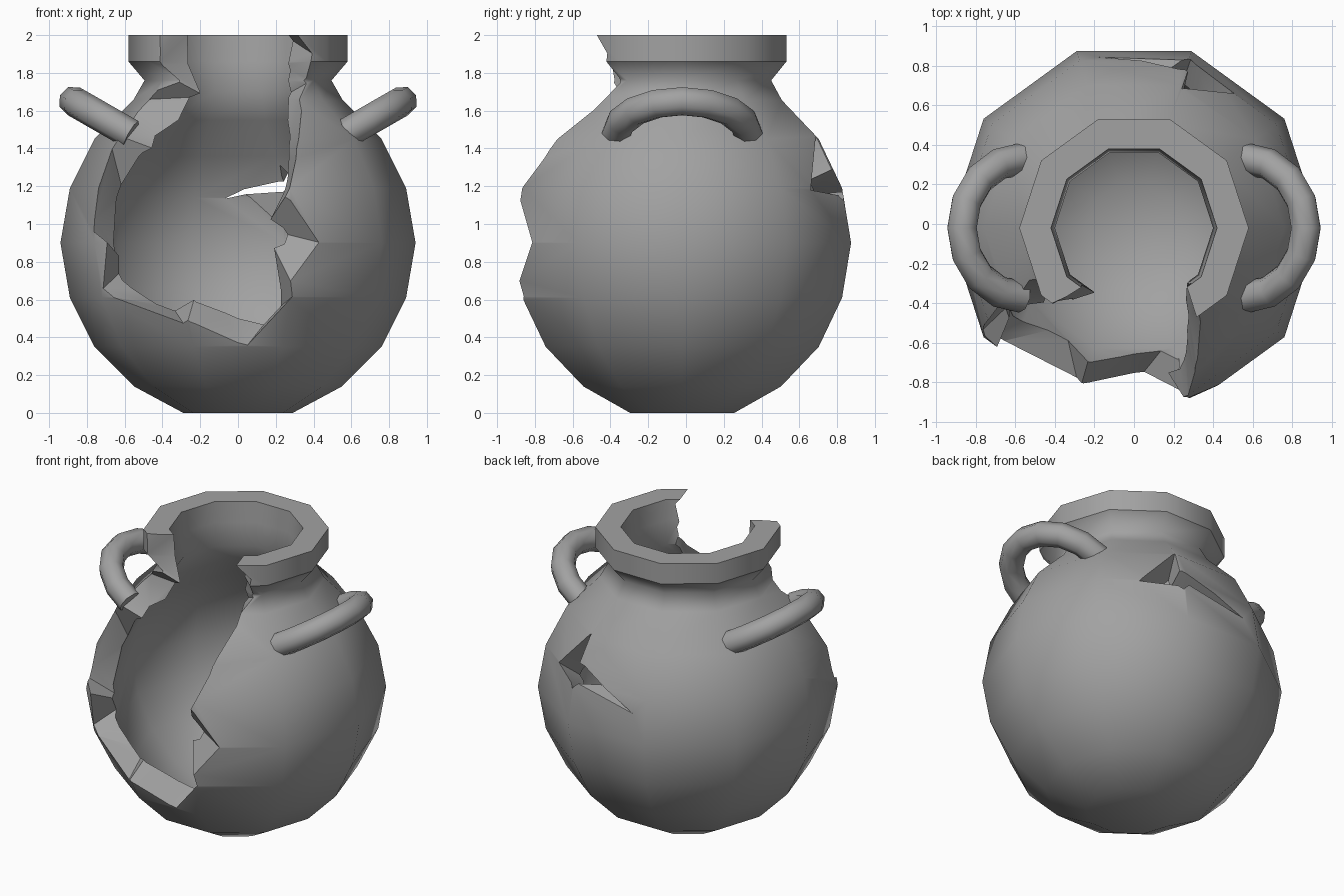
import bpy, bmesh, math
from mathutils import Vector

if "Cube" in bpy.data.objects:
    bpy.data.objects.remove(bpy.data.objects["Cube"], do_unlink=True)

SIDES = 10
CENTRE_Y = -0.02
OUTER = [(0.29, 0), (0.55, 0.14), (0.76, 0.35), (0.89, 0.61), (0.94, 0.9), (0.89, 1.19),
         (0.76, 1.45), (0.555, 1.655), (0.495, 1.76), (0.58, 1.86), (0.58, 2)]
INNER = [(0.24, 0.14), (0.46, 0.26), (0.64, 0.44), (0.75, 0.66), (0.79, 0.9), (0.75, 1.14),
         (0.64, 1.36), (0.47, 1.55), (0.4, 1.7), (0.41, 1.86), (0.42, 2)]

clay = bpy.data.materials.new("grey clay")
clay.use_nodes = True
grey = (0.36, 0.36, 0.36, 1)
clay.diffuse_color = grey
clay.node_tree.nodes["Principled BSDF"].inputs["Base Color"].default_value = grey


def mesh_object(name, bm):
    bmesh.ops.recalc_face_normals(bm, faces=bm.faces)
    mesh = bpy.data.meshes.new(name)
    bm.to_mesh(mesh)
    bm.free()
    obj = bpy.data.objects.new(name, mesh)
    bpy.context.collection.objects.link(obj)
    mesh.materials.append(clay)
    return obj


def activate(obj):
    bpy.ops.object.select_all(action='DESELECT')
    obj.select_set(True)
    bpy.context.view_layer.objects.active = obj


def bridge(bm, a, b):
    for i in range(len(a)):
        j = (i + 1) % len(a)
        bm.faces.new((a[i], a[j], b[j], b[i]))


def radius_at(profile, z):
    for (r0, z0), (r1, z1) in zip(profile, profile[1:]):
        if z <= z1:
            return r0 + (r1 - r0) * max(0, z - z0) / (z1 - z0)
    return profile[-1][0]


def wall_point(profile, x, z, side):
    r = radius_at(profile, z) * 0.97
    return Vector((x, side * math.sqrt(max(r * r - x * x, 0.01)) + CENTRE_Y, z))


def break_cutter(name, outline, side, outside, inside):
    """Closed loft through the wall; each outline row is outer x, z, inner x, z."""
    bm = bmesh.new()
    front, back = [], []
    for ox, oz, ix, iz in outline:
        o = wall_point(OUTER, ox, oz, side)
        i = wall_point(INNER, ix, iz, side)
        front.append(bm.verts.new(o + (o - i) * 0.5))
        back.append(bm.verts.new(i - (o - i) * 0.5))
    bridge(bm, front, back)
    for ring, tip in ((front, outside), (back, inside)):
        apex = bm.verts.new(tip)
        for k in range(len(ring)):
            bm.faces.new((ring[k], ring[(k + 1) % len(ring)], apex))
    bmesh.ops.triangulate(bm, faces=bm.faces)
    obj = mesh_object(name, bm)
    obj.hide_render = True
    return obj


# Thick-walled pot turned from outer and inner profiles
bm = bmesh.new()
rings = []
for r, z in OUTER + INNER[::-1]:
    rings.append([bm.verts.new((r * math.cos(math.tau * k / SIDES),
                                r * math.sin(math.tau * k / SIDES) + CENTRE_Y, z))
                  for k in range(SIDES)])
for a, b in zip(rings, rings[1:]):
    bridge(bm, a, b)
bm.faces.new(rings[0])
bm.faces.new(rings[-1])
pot = mesh_object("pot_body", bm)

# Large break in the front, open through the rim
front_outline = [
    (0.29, 2.2, 0.27, 2.2), (0.32, 2.0, 0.27, 2.0), (0.39, 1.86, 0.27, 1.85),
    (0.35, 1.76, 0.27, 1.76), (0.33, 1.66, 0.27, 1.67), (0.31, 1.4, 0.27, 1.4),
    (0.27, 1.19, 0.25, 1.19), (0.44, 0.9, 0.24, 0.95), (0.28, 0.61, 0.22, 0.56),
    (0, 0.36, 0, 0.49), (-0.26, 0.505, -0.23, 0.61), (-0.65, 0.61, -0.45, 0.58),
    (-0.69, 0.9, -0.62, 0.82), (-0.75, 1.03, -0.65, 1.1), (-0.61, 1.46, -0.45, 1.4),
    (-0.47, 1.66, -0.27, 1.67), (-0.4, 1.84, -0.27, 1.85), (-0.42, 2.2, -0.27, 2.2)]
front_cut = break_cutter("front_break_cutter", front_outline, -1, (0, -2, 1.1), (0, -0.05, 1.2))

# Small shard missing from the back
back_outline = [(0.24, 1.45, 0.22, 1.3), (0.52, 1.19, 0.42, 1.1), (0.28, 1.1, 0.24, 0.95),
                (-0.18, 1.085, -0.08, 1.13), (0.27, 1.28, 0.24, 1.22)]
back_cut = break_cutter("back_break_cutter", back_outline, 1, (0.32, 1.3, 1.2), (0.28, 0.35, 1.13))

activate(pot)
for cutter in (front_cut, back_cut):
    mod = pot.modifiers.new("break", 'BOOLEAN')
    mod.operation = 'DIFFERENCE'
    mod.solver = 'EXACT'
    mod.object = cutter
    bpy.ops.object.modifier_apply(modifier=mod.name)
for cutter in (front_cut, back_cut):
    bpy.data.objects.remove(cutter, do_unlink=True)
bpy.ops.object.shade_smooth_by_angle(angle=math.radians(38))

# Keep the outer neck crease soft
verts = pot.data.vertices
for e in pot.data.edges:
    if all(abs(verts[i].co.z - 1.76) < 0.002 for i in e.vertices):
        e.use_edge_sharp = False

# Arched, tilted handles on both shoulders
for side, name in ((1, "left_handle"), (-1, "right_handle")):
    curve = bpy.data.curves.new(name, 'CURVE')
    curve.dimensions = '3D'
    curve.bevel_depth = 0.08
    curve.bevel_resolution = 2
    curve.use_fill_caps = True
    spline = curve.splines.new('POLY')
    steps = 8
    spline.points.add(steps)
    for k, p in enumerate(spline.points):
        t = math.pi * (k / steps - 0.5)
        reach = math.cos(t)
        p.co = (side * (0.565 + 0.305 * reach), 0.35 * math.sin(t) + CENTRE_Y,
                1.475 + 0.175 * reach, 1)
    handle = bpy.data.objects.new(name, curve)
    bpy.context.collection.objects.link(handle)
    curve.materials.append(clay)
    activate(handle)
    bpy.ops.object.convert(target='MESH')
    bpy.ops.object.shade_smooth_by_angle(angle=math.radians(50))
